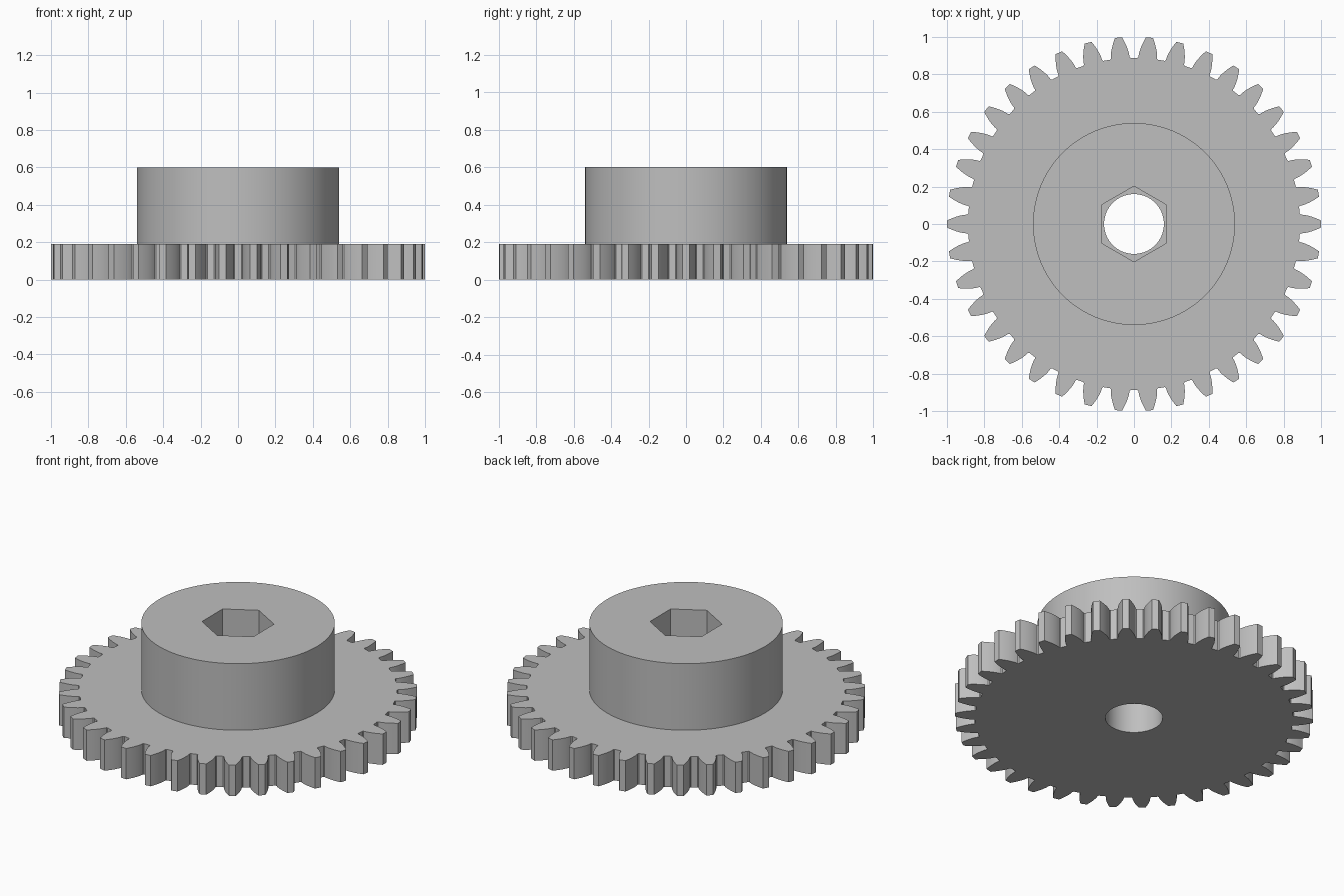
import bpy, bmesh
from math import sin, cos, tan, acos, pi, radians

cube = bpy.data.objects.get("Cube")
if cube:
    bpy.data.objects.remove(cube, do_unlink=True)

TEETH = 38
TIP_R, PITCH_R, ROOT_R = 1.0, 0.95, 0.8875
BASE_R = PITCH_R * cos(radians(20))
PLATE_Z, TOP_Z = 0.19, 0.6
HUB_R, BORE_R, HEX_R = 0.54, 0.16, 0.202

grey = bpy.data.materials.new("plain grey")
grey.use_nodes = True
grey.diffuse_color = (0.52, 0.52, 0.52, 1)
grey.node_tree.nodes["Principled BSDF"].inputs["Base Color"].default_value = grey.diffuse_color


def polar(r, a):
    return (r * cos(a), r * sin(a))


def circle(r, n, start=0.0):
    return [polar(r, start + 2 * pi * i / n) for i in range(n)]


def involute(r):
    a = acos(min(1, BASE_R / r))
    return tan(a) - a


def gear_outline():
    """Involute teeth, the first one centred on +x."""
    half = pi / (2 * TEETH) + involute(PITCH_R)
    steps = 7
    radii = [BASE_R + (TIP_R - BASE_R) * i / (steps - 1) for i in range(steps)]
    flank = [(ROOT_R, half + 0.006)] + [(r, half - involute(r)) for r in radii]
    tooth = [(r, -a) for r, a in flank] + [(TIP_R, 0)] + [(r, a) for r, a in reversed(flank)]
    return [polar(r, a + 2 * pi * k / TEETH) for k in range(TEETH) for r, a in tooth]


def ring(bm, points, z):
    return [bm.verts.new((x, y, z)) for x, y in points]


def wall(bm, low, high, inward=False):
    for i in range(len(low)):
        j = (i + 1) % len(low)
        quad = [low[i], low[j], high[j], high[i]]
        bm.faces.new(quad[::-1] if inward else quad)


def cap(bm, outer, inner, up):
    """Flat face between two closed rings."""
    edges = []
    for loop in (outer, inner):
        for i, v in enumerate(loop):
            w = loop[(i + 1) % len(loop)]
            edges.append(bm.edges.get((v, w)) or bm.edges.new((v, w)))
    made = bmesh.ops.triangle_fill(bm, edges=edges, use_beauty=True, normal=(0, 0, up))
    for f in made["geom"]:
        if isinstance(f, bmesh.types.BMFace):
            f.normal_update()
            if f.normal.z * up < 0:
                f.normal_flip()


def finish(bm, name):
    mesh = bpy.data.meshes.new(name)
    bm.to_mesh(mesh)
    bm.free()
    mesh.materials.append(grey)
    obj = bpy.data.objects.new(name, mesh)
    bpy.context.collection.objects.link(obj)
    bpy.ops.object.select_all(action="DESELECT")
    obj.select_set(True)
    bpy.context.view_layer.objects.active = obj
    bpy.ops.object.shade_smooth_by_angle(angle=radians(25))


hub_circle = circle(HUB_R, 96)
bore_circle = circle(BORE_R, 64)
hexagon = circle(HEX_R, 6, pi / 2)

# Toothed plate with a round bore
bm = bmesh.new()
outline = gear_outline()
teeth_low, teeth_high = ring(bm, outline, 0), ring(bm, outline, PLATE_Z)
bore_low, bore_high = ring(bm, bore_circle, 0), ring(bm, bore_circle, PLATE_Z)
wall(bm, teeth_low, teeth_high)
wall(bm, bore_low, bore_high, inward=True)
cap(bm, teeth_low, bore_low, -1)
cap(bm, teeth_high, ring(bm, hub_circle, PLATE_Z), 1)
finish(bm, "gear_plate")

# Hub with a hexagonal socket whose floor surrounds the bore
bm = bmesh.new()
hub_low, hub_high = ring(bm, hub_circle, PLATE_Z), ring(bm, hub_circle, TOP_Z)
hex_low, hex_high = ring(bm, hexagon, PLATE_Z), ring(bm, hexagon, TOP_Z)
wall(bm, hub_low, hub_high)
wall(bm, hex_low, hex_high, inward=True)
cap(bm, hub_high, hex_high, 1)
cap(bm, hex_low, ring(bm, bore_circle, PLATE_Z), 1)
finish(bm, "hub")
